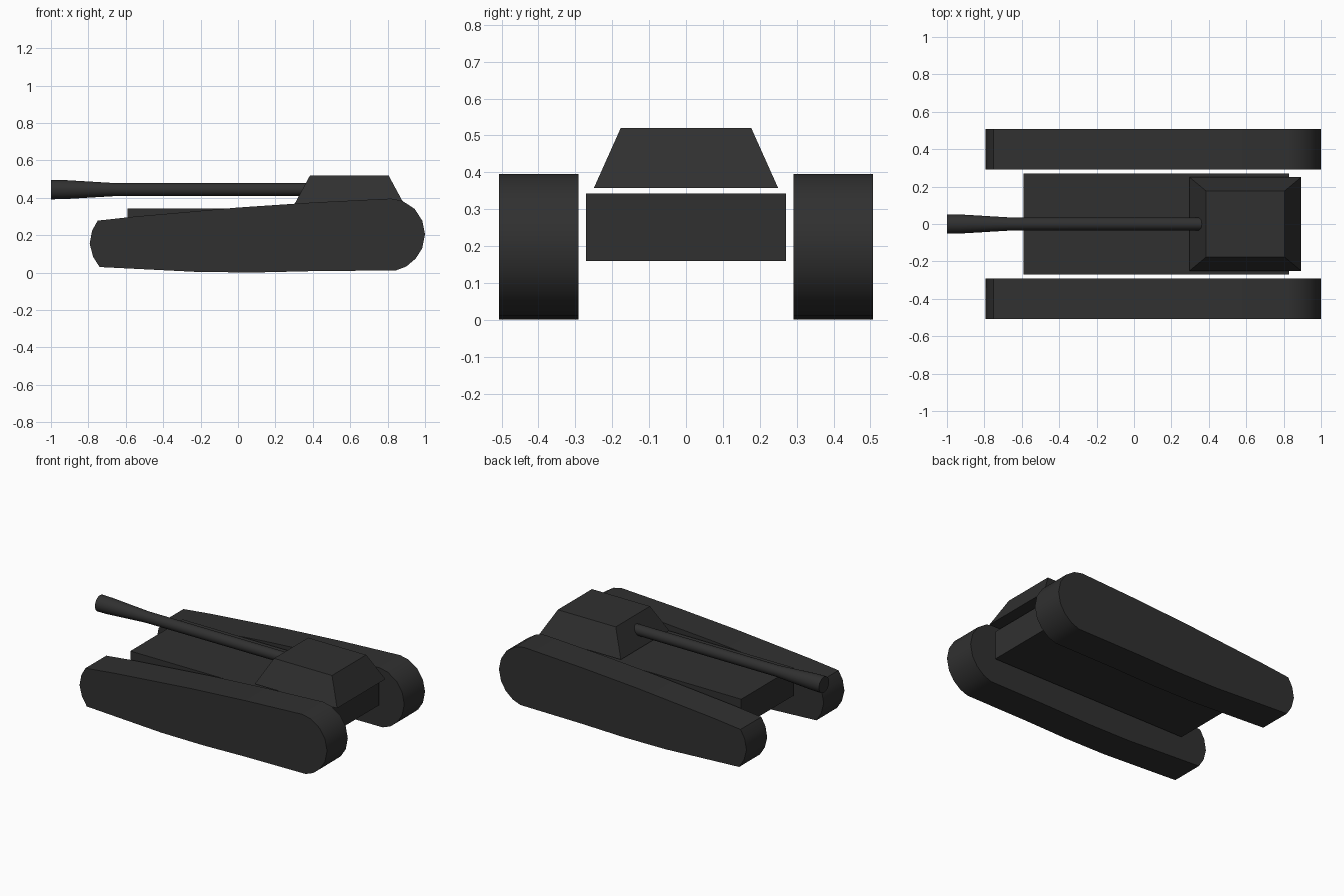
import bpy, bmesh, math

if "Cube" in bpy.data.objects:
    bpy.data.objects.remove(bpy.data.objects["Cube"])

paint = bpy.data.materials.new("dark_grey")
paint.diffuse_color = (0.03, 0.03, 0.03, 1)
paint.use_nodes = True
paint.node_tree.nodes["Principled BSDF"].inputs["Base Color"].default_value = paint.diffuse_color


def add_object(name, bm, smooth=False):
    bmesh.ops.recalc_face_normals(bm, faces=bm.faces)
    mesh = bpy.data.meshes.new(name)
    bm.to_mesh(mesh)
    bm.free()
    ob = bpy.data.objects.new(name, mesh)
    bpy.context.collection.objects.link(ob)
    mesh.materials.append(paint)
    if smooth:
        bpy.ops.object.select_all(action='DESELECT')
        ob.select_set(True)
        bpy.context.view_layer.objects.active = ob
        bpy.ops.object.shade_smooth_by_angle(angle=math.radians(30))
    return ob


def loft(rings):
    """Closed solid through rings with equal point counts."""
    bm = bmesh.new()
    loops = [[bm.verts.new(p) for p in ring] for ring in rings]
    n = len(loops[0])
    for a, b in zip(loops, loops[1:]):
        for i in range(n):
            j = (i + 1) % n
            bm.faces.new((a[i], a[j], b[j], b[i]))
    bm.faces.new(loops[0])
    bm.faces.new(loops[-1])
    return bm


def rect(x0, x1, half_y, z):
    return [(x0, -half_y, z), (x1, -half_y, z), (x1, half_y, z), (x0, half_y, z)]


# Tracks: side profile extruded in y, mirrored to the other side
profile = [(-0.74, 0.03), (-0.775, 0.085), (-0.793, 0.155), (-0.78, 0.225),
           (-0.75, 0.278), (-0.55, 0.30), (0.0, 0.348), (0.40, 0.375),
           (0.82, 0.396), (0.88, 0.383), (0.945, 0.34), (0.985, 0.278),
           (1.0, 0.205), (0.985, 0.13), (0.95, 0.075), (0.90, 0.033),
           (0.845, 0.012), (0.40, 0.008), (0.10, 0.001), (-0.20, 0.003)]
tracks = add_object("tracks", loft([[(x, y, z) for x, z in profile]
                                    for y in (0.292, 0.507)]), True)
mirror = tracks.modifiers.new("mirror", 'MIRROR')
mirror.use_axis = (False, True, False)

# Hull box
add_object("hull", loft([rect(-0.59, 0.83, 0.271, z) for z in (0.16, 0.343)]))

# Tapered turret
add_object("turret", loft([rect(0.297, 0.893, 0.25, 0.357),
                           rect(0.385, 0.805, 0.177, 0.52)]))

# Gun barrel with flared muzzle
sides = 24
stations = [(-1.0, 0.052), (-0.93, 0.051), (-0.66, 0.035), (0.37, 0.034)]
rings = [[(x, r * math.cos(math.tau * i / sides), 0.444 + r * math.sin(math.tau * i / sides))
          for i in range(sides)] for x, r in stations]
add_object("gun_barrel", loft(rings), True)
